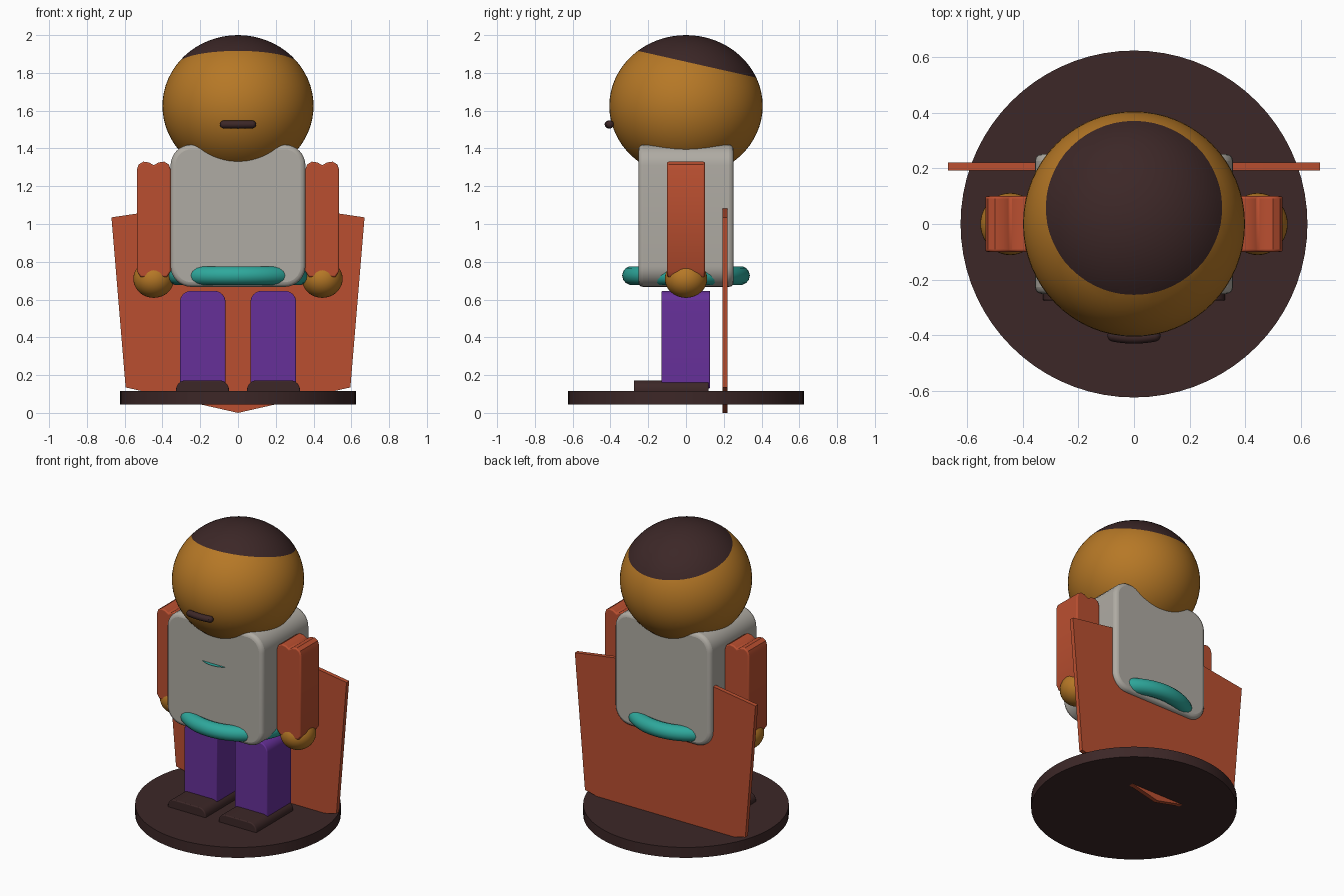
import bpy
import bmesh
from math import pi, sin, cos, radians
from mathutils import Vector

if "Cube" in bpy.data.objects:
    bpy.data.objects.remove(bpy.data.objects["Cube"], do_unlink=True)


def material(name, rgb):
    """Flat colour given as 0-255 screen values, stored linear."""
    lin = [((c / 255 + 0.055) / 1.055) ** 2.4 for c in rgb] + [1.0]
    mat = bpy.data.materials.new(name)
    mat.use_nodes = True
    mat.diffuse_color = lin
    bsdf = mat.node_tree.nodes["Principled BSDF"]
    bsdf.inputs["Base Color"].default_value = lin
    bsdf.inputs["Roughness"].default_value = 0.8
    return mat


SKIN = material("amber skin", (182, 120, 38))
DARK = material("dark brown", (60, 39, 39))
GREY = material("warm grey", (175, 171, 163))
RED = material("brick red", (186, 79, 48))
PURPLE = material("purple", (102, 48, 153))
TEAL = material("teal", (46, 168, 156))


def finish(name, bm, mats, bevel=0):
    """Turn a bmesh into a shaded object."""
    bmesh.ops.recalc_face_normals(bm, faces=bm.faces)
    mesh = bpy.data.meshes.new(name)
    bm.to_mesh(mesh)
    bm.free()
    obj = bpy.data.objects.new(name, mesh)
    bpy.context.collection.objects.link(obj)
    for mat in mats:
        mesh.materials.append(mat)
    if bevel:
        mod = obj.modifiers.new("soft edges", "BEVEL")
        mod.width = bevel
        mod.segments = 3
        mod.limit_method = "ANGLE"
        mod.angle_limit = radians(60)
    bpy.ops.object.select_all(action="DESELECT")
    obj.select_set(True)
    bpy.context.view_layer.objects.active = obj
    bpy.ops.object.shade_smooth_by_angle(angle=radians(35))
    return obj


def prism(name, points, y0, y1, mat, bevel=0):
    """Extrude an x-z outline from y0 to y1."""
    bm = bmesh.new()
    face = bm.faces.new([bm.verts.new((x, y0, z)) for x, z in points])
    ext = bmesh.ops.extrude_face_region(bm, geom=[face])
    moved = [v for v in ext["geom"] if isinstance(v, bmesh.types.BMVert)]
    bmesh.ops.translate(bm, verts=moved, vec=(0, y1 - y0, 0))
    return finish(name, bm, [mat], bevel)


def rounded(x0, x1, z0, z1, top, bottom, steps=8):
    """Rectangle outline with rounded top and bottom corners."""
    pts = []
    corners = ((x1, z1, top, 0), (x0, z1, top, 1), (x0, z0, bottom, 2), (x1, z0, bottom, 3))
    for x, z, r, quarter in corners:
        if r == 0:
            pts.append((x, z))
            continue
        cx = x - r if x == x1 else x + r
        cz = z - r if z == z1 else z + r
        for i in range(steps + 1):
            a = (quarter + i / steps) * pi / 2
            pts.append((cx + r * cos(a), cz + r * sin(a)))
    return pts


def ellipsoid_mesh(center, radii, segments=64):
    bm = bmesh.new()
    bmesh.ops.create_uvsphere(bm, u_segments=segments, v_segments=segments // 2, radius=1)
    bmesh.ops.scale(bm, vec=radii, verts=bm.verts)
    bmesh.ops.translate(bm, vec=center, verts=bm.verts)
    return bm


def tube(name, path, radius, mat, closed=False):
    """Round tube along a path, with domed ends when open."""
    curve = bpy.data.curves.new(name, "CURVE")
    curve.dimensions = "3D"
    curve.bevel_depth = radius
    curve.bevel_resolution = 5
    curve.use_fill_caps = True
    spline = curve.splines.new("POLY")
    spline.points.add(len(path) - 1)
    for point, co in zip(spline.points, path):
        point.co = (*co, 1)
    spline.use_cyclic_u = closed
    spline.use_smooth = True
    curve.materials.append(mat)
    obj = bpy.data.objects.new(name, curve)
    bpy.context.collection.objects.link(obj)
    if not closed:
        for label, end in (("right", path[0]), ("left", path[-1])):
            finish(f"{name}_{label}_end", ellipsoid_mesh(end, (radius,) * 3, 16), [mat])
    return obj


# Round base
bm = bmesh.new()
bmesh.ops.create_cone(bm, cap_ends=True, segments=72, radius1=0.625, radius2=0.625, depth=0.07)
bmesh.ops.translate(bm, vec=(0, 0, 0.08), verts=bm.verts)
finish("base", bm, [DARK])

# Head, with the hair as the faces above a tilted cut
bm = ellipsoid_mesh((0, 0, 1.625), (0.4, 0.406, 0.375))
hair_point = Vector((0, -0.235, 1.912))
hair_normal = Vector((0, 0.22, 0.975))
bmesh.ops.bisect_plane(bm, geom=bm.verts[:] + bm.edges[:] + bm.faces[:],
                       plane_co=hair_point, plane_no=hair_normal)
for f in bm.faces:
    f.material_index = int((f.calc_center_median() - hair_point).dot(hair_normal) > 0)
finish("head", bm, [SKIN, DARK])

# Mouth, bent around the face
mouth = []
for i in range(13):
    x = -0.075 + 0.15 * i / 12
    mouth.append((x, -0.41 + 0.41 * (1 - (1 - (x / 0.4) ** 2) ** 0.5), 1.527))
tube("mouth", mouth, 0.021, DARK)

# Torso, chest tab and belt
prism("torso", rounded(-0.357, 0.357, 0.667, 1.42, 0.11, 0.11), -0.252, 0.252, GREY, 0.025)
bm = bmesh.new()
bmesh.ops.create_circle(bm, cap_ends=True, segments=32, radius=0.15)
bmesh.ops.translate(bm, vec=(0, -0.13, 1.15), verts=bm.verts)
finish("chest_tab", bm, [TEAL])
belt = [(0.325 * cos(i * pi / 36), 0.288 * sin(i * pi / 36), 0.727) for i in range(72)]
tube("belt", belt, 0.05, TEAL, closed=True)

# Cape board behind the body
cape = [(0, 0), (0.595, 0.135), (0.67, 1.035), (0, 1.135), (-0.67, 1.035), (-0.595, 0.135)]
prism("cape", cape, 0.193, 0.221, RED)

# Arms, hands, legs and shoes on both sides
half_arm = [(0.07, 0.72), (0.09, 0.75), (0.09, 1.285), (0.08, 1.315),
            (0.055, 1.33), (0.025, 1.326), (0, 1.31)]
arm = half_arm + [(-x, z) for x, z in reversed(half_arm[:-1])]
for side, s in (("left", 1), ("right", -1)):
    prism(side + "_arm", [(s * 0.446 + x, z) for x, z in arm], -0.1, 0.1, RED, 0.008)
    finish(side + "_hand", ellipsoid_mesh((s * 0.446, 0, 0.71), (0.108, 0.112, 0.101), 40), [SKIN])
    leg_x = sorted((s * 0.066, s * 0.308))
    prism(side + "_leg", rounded(*leg_x, 0.13, 0.646, 0.06, 0), -0.13, 0.128, PURPLE, 0.006)
    shoe_x = sorted((s * 0.048, s * 0.328))
    prism(side + "_shoe", rounded(*shoe_x, 0.1, 0.172, 0.05, 0), -0.276, 0.12, DARK, 0.006)
